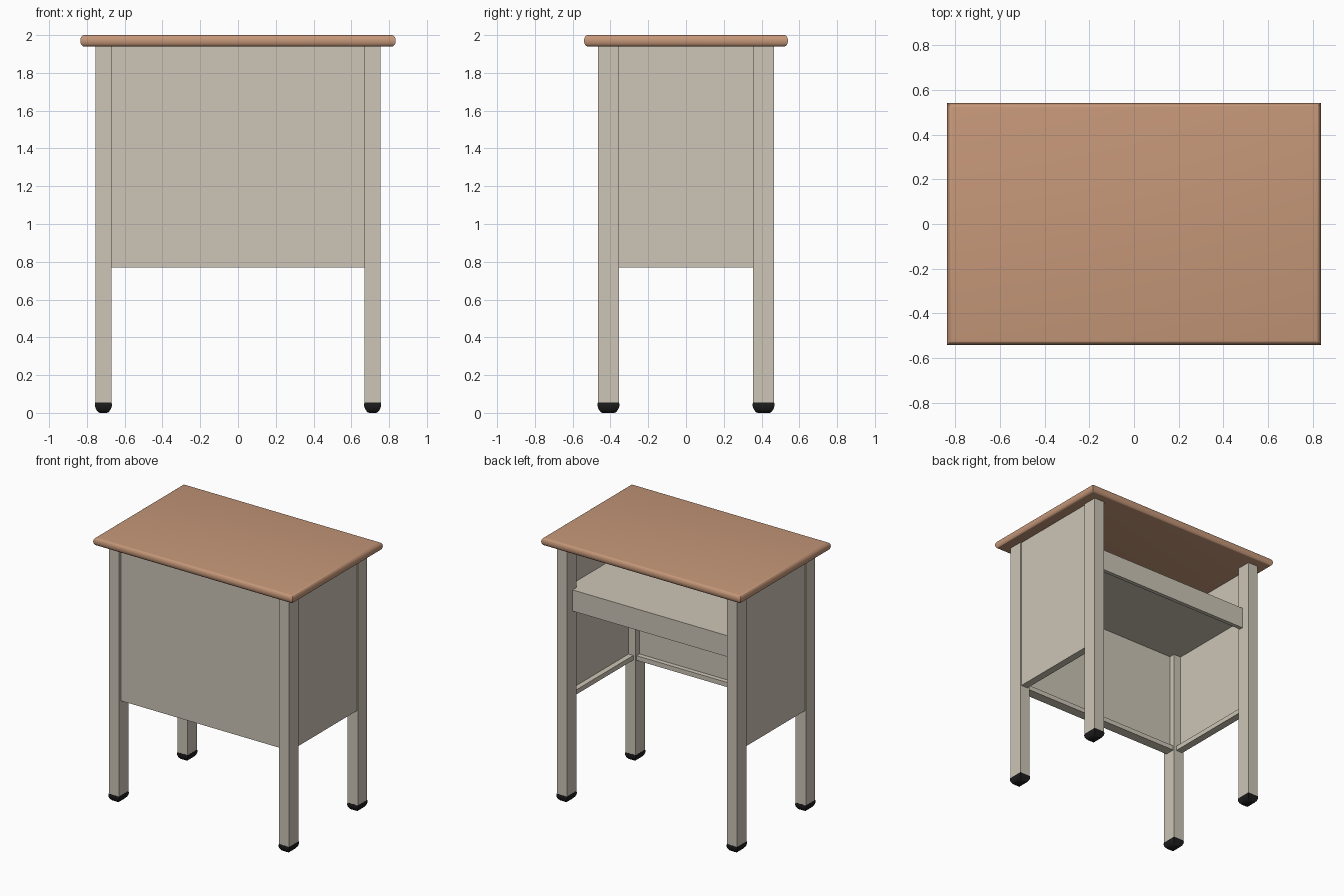
import bpy, bmesh, math

if "Cube" in bpy.data.objects:
    bpy.data.objects.remove(bpy.data.objects["Cube"])


def material(name, rgb):
    m = bpy.data.materials.new(name)
    m.diffuse_color = (*rgb, 1)
    m.use_nodes = True
    m.node_tree.nodes["Principled BSDF"].inputs["Base Color"].default_value = m.diffuse_color
    return m


WOOD = material("warm wood", (0.56, 0.31, 0.19))
METAL = material("beige metal", (0.61, 0.56, 0.47))
RUBBER = material("black rubber", (0.012, 0.012, 0.012))


def finish(name, bm, mat, smooth=False):
    bmesh.ops.recalc_face_normals(bm, faces=bm.faces)
    me = bpy.data.meshes.new(name)
    bm.to_mesh(me)
    bm.free()
    me.materials.append(mat)
    ob = bpy.data.objects.new(name, me)
    bpy.context.collection.objects.link(ob)
    if smooth:
        bpy.ops.object.select_all(action='DESELECT')
        ob.select_set(True)
        bpy.context.view_layer.objects.active = ob
        bpy.ops.object.shade_smooth_by_angle(angle=math.radians(35))
    return ob


def stack(name, cx, cy, hx, hy, profile, mat, smooth=False):
    """Rectangular rings (inset, z) joined into a mitred solid."""
    bm = bmesh.new()
    rings = []
    for inset, z in profile:
        a, b = hx - inset, hy - inset
        rings.append([bm.verts.new((cx + sx * a, cy + sy * b, z))
                      for sx, sy in ((-1, -1), (1, -1), (1, 1), (-1, 1))])
    for r0, r1 in zip(rings, rings[1:]):
        for i in range(4):
            j = (i + 1) % 4
            bm.faces.new((r0[i], r0[j], r1[j], r1[i]))
    bm.faces.new(rings[0][::-1])
    bm.faces.new(rings[-1])
    return finish(name, bm, mat, smooth)


def box(name, x0, x1, y0, y1, z0, z1, mat=METAL):
    return stack(name, (x0 + x1) / 2, (y0 + y1) / 2, abs(x1 - x0) / 2,
                 abs(y1 - y0) / 2, [(0, z0), (0, z1)], mat)


# table top with a bullnose edge
nose = [(0.02 * (1 - math.cos(t)), 1.97 + 0.03 * math.sin(t))
        for t in (math.pi * (i / 10 - 0.5) for i in range(11))]
stack("table_top", 0, 0, 0.835, 0.54, nose, WOOD, True)

# legs with rounded rubber feet
foot = [(0.024, 0), (0.015, 0.004), (0.006, 0.015), (0, 0.027),
        (-0.003, 0.042), (-0.001, 0.055)]
for sx, side in ((-1, "left"), (1, "right")):
    for sy, end in ((-1, "front"), (1, "back")):
        box(f"{end}_{side}_leg", sx * 0.67, sx * 0.755,
            sy * 0.355, sy * 0.466, 0.05, 1.945)
        stack(f"{end}_{side}_foot", sx * 0.7125, sy * 0.4105,
              0.0425, 0.0555, foot, RUBBER, True)
    # side panel with inward flange along the bottom
    box(f"{side}_panel", sx * 0.73, sx * 0.746, -0.36, 0.36, 0.77, 1.945)
    box(f"{side}_panel_flange", sx * 0.69, sx * 0.735, -0.36, 0.36, 0.77, 0.805)

# front panel with flange
box("front_panel", -0.675, 0.675, -0.44, -0.4, 0.77, 1.945)
box("front_panel_flange", -0.675, 0.675, -0.41, -0.365, 0.77, 0.805)

# shelf with a folded lip at the open back
box("shelf", -0.672, 0.672, -0.41, 0.39, 1.55, 1.595)
for sx, side in ((-1, "left"), (1, "right")):
    box(f"shelf_{side}_edge", sx * 0.665, sx * 0.735, -0.355, 0.355, 1.55, 1.595)
box("shelf_lip", -0.672, 0.672, 0.37, 0.4, 1.435, 1.595)
